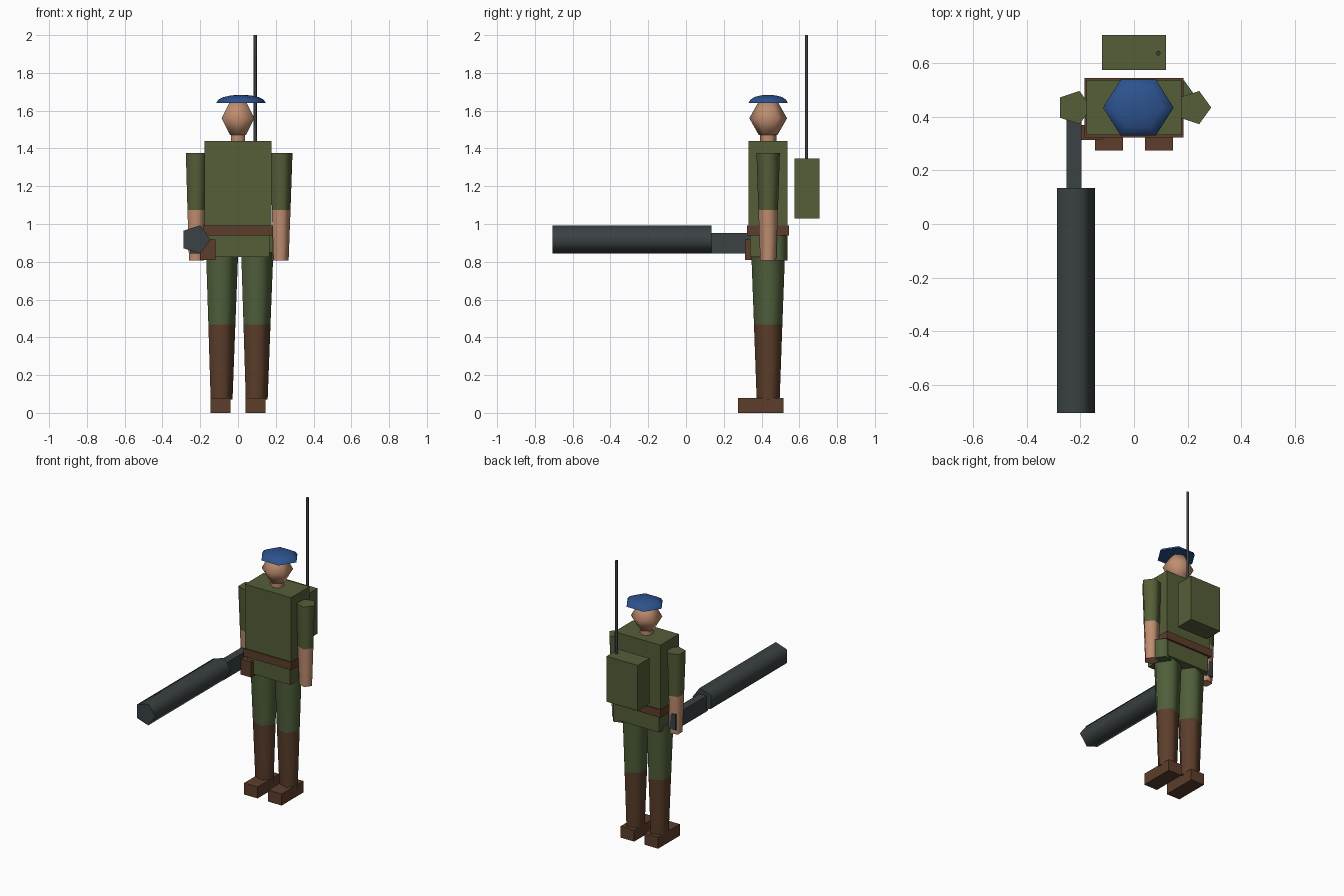
import bpy, bmesh, math
from mathutils import Matrix, Vector

cube = bpy.data.objects.get("Cube")
if cube:
    bpy.data.objects.remove(cube, do_unlink=True)


def material(name, rgb):
    m = bpy.data.materials.new(name)
    m.use_nodes = True
    m.diffuse_color = (*rgb, 1)
    m.node_tree.nodes["Principled BSDF"].inputs["Base Color"].default_value = (*rgb, 1)
    return m


JACKET = material("olive_cloth", (0.091, 0.112, 0.040))
TROUSER = material("field_green", (0.080, 0.116, 0.044))
BROWN = material("brown_leather", (0.107, 0.048, 0.024))
SKIN = material("skin", (0.52, 0.27, 0.16))
BLUE = material("beret_blue", (0.026, 0.085, 0.27))
STEEL = material("gun_metal", (0.043, 0.053, 0.056))
MID_Y = 0.435  # depth of the body's centre line


def finish(name, bm, mats, smooth):
    bmesh.ops.recalc_face_normals(bm, faces=bm.faces)
    mesh = bpy.data.meshes.new(name)
    bm.to_mesh(mesh)
    bm.free()
    for m in mats:
        mesh.materials.append(m)
    ob = bpy.data.objects.new(name, mesh)
    bpy.context.collection.objects.link(ob)
    if smooth:
        bpy.ops.object.select_all(action='DESELECT')
        ob.select_set(True)
        bpy.context.view_layer.objects.active = ob
        bpy.ops.object.shade_smooth_by_angle(angle=math.radians(80))
    return ob


def box(name, x, y, z, mat):
    """Box from three (low, high) ranges."""
    bm = bmesh.new()
    bmesh.ops.create_cube(bm, size=1)
    for v in bm.verts:
        v.co = [r[0] if c < 0 else r[1] for c, r in zip(v.co, (x, y, z))]
    return finish(name, bm, [mat], False)


def lathe(name, centre, rings, sides, mats, turn=0, squash=1, matrix=None):
    """Stack of (height, radius) rings; mats has one colour per band."""
    bm = bmesh.new()
    loops = []
    for h, r in rings:
        angles = [turn + math.tau * i / sides for i in range(sides)]
        loops.append([bm.verts.new((r * math.cos(a), r * squash * math.sin(a), h))
                      for a in angles])
    palette = list(dict.fromkeys(mats))
    for low, high, m in zip(loops, loops[1:], mats):
        for i in range(sides):
            j = (i + 1) % sides
            f = bm.faces.new((low[i], low[j], high[j], high[i]))
            f.material_index = palette.index(m)
    bm.faces.new(loops[0][::-1]).material_index = palette.index(mats[0])
    bm.faces.new(loops[-1]).material_index = palette.index(mats[-1])
    if matrix:
        bm.transform(matrix)
    bm.transform(Matrix.Translation(Vector(centre)))
    return finish(name, bm, palette, True)


# Jacket and belt
box("jacket", (-0.178, 0.178), (0.332, 0.537), (0.965, 1.44), JACKET)
box("jacket_skirt", (-0.166, 0.166), (0.338, 0.533), (0.825, 0.965), JACKET)
box("belt", (-0.185, 0.185), (0.324, 0.546), (0.938, 0.992), BROWN)

# Limbs and shoes on both sides
for side, s in (("left", 1), ("right", -1)):
    lathe(side + "_arm", (s * 0.2235, MID_Y, 0),
          [(0.808, 0.0445), (1.075, 0.0545), (1.375, 0.065)], 5, [SKIN, JACKET])
    lathe(side + "_leg", (s * 0.093, MID_Y, 0),
          [(0.07, 0.064), (0.467, 0.079), (0.85, 0.094)], 5, [BROWN, TROUSER])
    box(side + "_shoe", (s * 0.093 - 0.052, s * 0.093 + 0.052),
        (0.275, 0.515), (0, 0.08), BROWN)

# Neck, head and beret
lathe("neck", (0, MID_Y, 0), [(1.43, 0.043), (1.5, 0.043)], 6, [SKIN], math.pi / 6)
lathe("head", (0, MID_Y, 0), [(1.472, 0.05), (1.56, 0.1), (1.648, 0.05)], 6,
      [SKIN] * 2, math.pi / 6)
lathe("beret", (0.016, MID_Y, 1.64),
      [(0, 0.132), (0.018, 0.12), (0.032, 0.093), (0.041, 0.05), (0.044, 0.005)],
      6, [BLUE] * 4, squash=0.91)

# Hip gear
box("holster", (-0.2, -0.118), (0.313, 0.37), (0.81, 0.918), BROWN)
lathe("canteen", (0.168, 0.48, 0), [(0.808, 0.06), (0.94, 0.06)], 5, [TROUSER])

# Gun held in the right hand, pointing forward
along_y = Matrix.Rotation(math.pi / 2, 4, 'X')
lathe("gun_barrel", (-0.2245, 0, 0.918), [(-0.135, 0.079), (0.706, 0.079)], 5,
      [STEEL], matrix=along_y)
box("gun_grip", (-0.253, -0.197), (0.12, 0.479), (0.843, 0.952), STEEL)

# Radio pack with aerial
box("radio_pack", (-0.12, 0.12), (0.575, 0.706), (1.03, 1.348), JACKET)
lathe("aerial", (0.091, 0.638, 0), [(1.3, 0.009), (2.0, 0.009)], 6, [STEEL])
